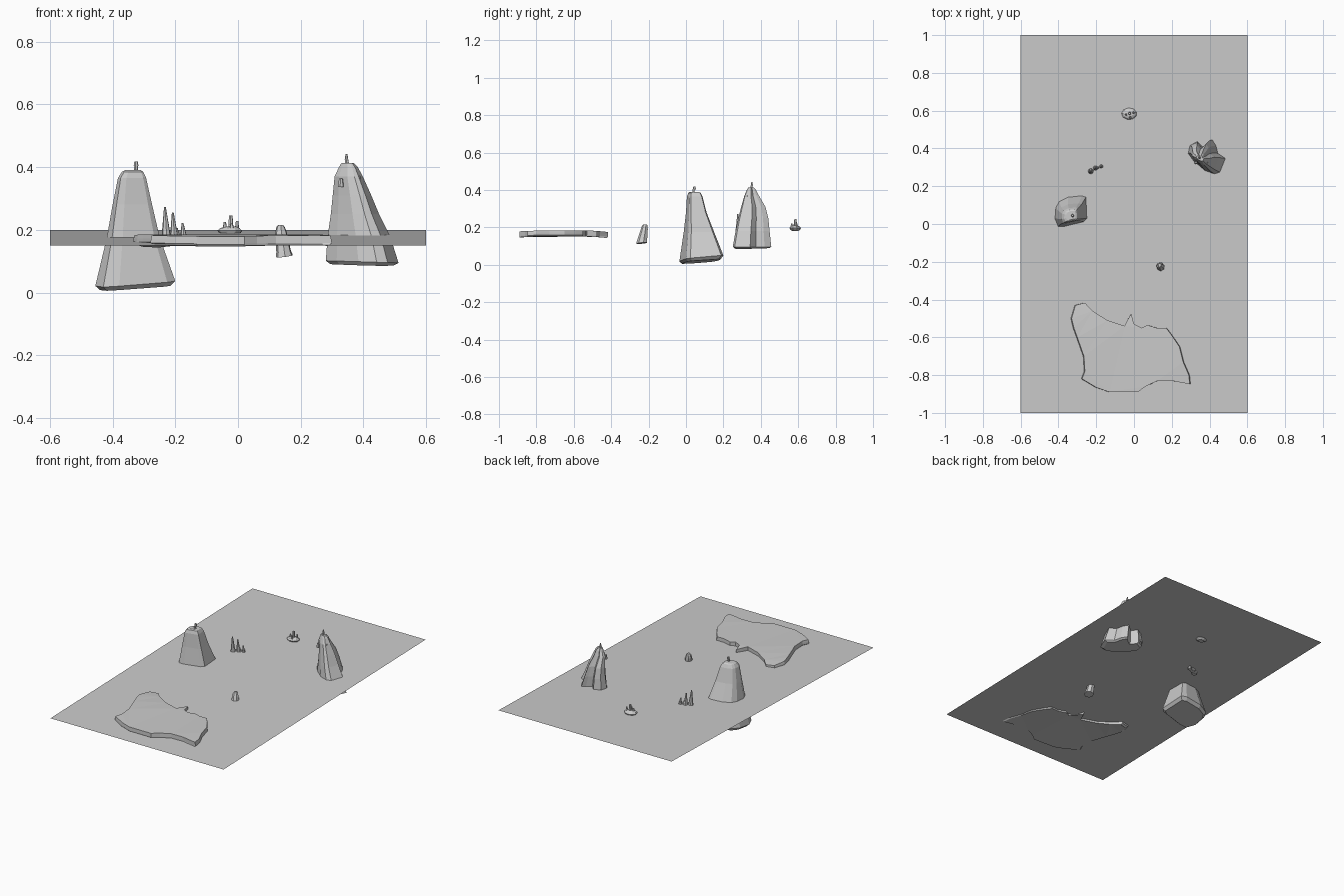
import bpy, bmesh, math


def finish(bm, name):
    bmesh.ops.recalc_face_normals(bm, faces=bm.faces)
    me = bpy.data.meshes.new(name)
    bm.to_mesh(me)
    bm.free()
    ob = bpy.data.objects.new(name, me)
    bpy.context.collection.objects.link(ob)
    return ob


def loft(name, outline, rings):
    """Stack scaled copies of an outline; ring = (x0, x1, y0, y1, z, tilt_x, tilt_y)."""
    bm = bmesh.new()
    loops = []
    for x0, x1, y0, y1, z, tx, ty in rings:
        cx, cy, hx, hy = (x0 + x1) / 2, (y0 + y1) / 2, (x1 - x0) / 2, (y1 - y0) / 2
        loops.append([bm.verts.new((cx + u * hx, cy + v * hy, z + tx * u * hx + ty * v * hy))
                      for u, v in outline])
    n = len(outline)
    for a, b in zip(loops, loops[1:]):
        for i in range(n):
            j = (i + 1) % n
            bm.faces.new((a[i], a[j], b[j], b[i]))
    bm.faces.new(loops[0][::-1])
    bm.faces.new(loops[-1])
    return finish(bm, name)


def ngon(n, turn=0.3):
    return [(math.cos(turn + i * math.tau / n), math.sin(turn + i * math.tau / n)) for i in range(n)]


def post(name, x, y, z0, z1, r0, r1, n=6, lean=(0, 0)):
    """Tapered post, from (x, y, z0) leaning to its tip at z1."""
    rings = []
    for t in (0, 0.45, 1):
        r = r0 + (r1 - r0) * t
        px, py = x + lean[0] * t, y + lean[1] * t
        rings.append((px - r, px + r, py - r, py + r, z0 + (z1 - z0) * t, 0, 0))
    return loft(name, ngon(n), rings)


# water sheet, slightly tilted
bm = bmesh.new()
bm.faces.new([bm.verts.new((x, y, 0.175 + 0.025 * y))
              for x, y in ((-0.6, -1), (0.6, -1), (0.6, 1), (-0.6, 1))])
finish(bm, "water_sheet")

# broad squarish sea stack with a lookout post
block = [(-1, -.5), (-.8, -1), (-.4, -1), (.8, -.7), (1, -.5), (.95, .9),
         (.7, 1), (-.2, .9), (-.75, .6), (-.95, .2)]
loft("square_stack", block, [
    (-.44, -.215, -.02, .185, .018, .06, .07),
    (-.455, -.2, -.035, .2, .034, .06, .09),
    (-.418, -.25, -.012, .15, .177, 0, 0),
    (-.40, -.274, .0, .11, .28, 0, 0),
    (-.383, -.293, .005, .088, .365, 0, 0),
    (-.37, -.302, .012, .078, .385, 0, 0),
    (-.36, -.31, .02, .07, .39, 0, 0)])
post("square_stack_post", -.325, .04, .38, .405, .007, .006)
post("square_stack_post_cap", -.325, .045, .403, .418, .008, .006)

# craggy sea stack with ridges
crag = [(-1, .2), (-.9, .65), (-.5, .9), (-.2, .55), (.1, .8), (.3, 1), (.5, .65), (.6, .2),
        (1, -.1), (.7, -.9), (.4, -1), (-.1, -.8), (-.7, -.25)]
loft("craggy_stack", crag, [
    (.295, .495, .265, .445, .088, -.02, .02),
    (.28, .512, .25, .456, .098, -.03, 0),
    (.286, .485, .265, .447, .18, 0, 0),
    (.296, .45, .28, .44, .25, 0, 0),
    (.302, .425, .295, .425, .31, 0, 0),
    (.308, .398, .312, .39, .37, 0, 0),
    (.322, .382, .325, .375, .4, 0, 0),
    (.33, .37, .333, .363, .413, 0, 0)])
post("craggy_stack_post", .347, .35, .405, .425, .007, .006)
post("craggy_stack_post_cap", .346, .352, .424, .442, .006, .003)
for i, (x, y, z) in enumerate(((.328, .325, .352), (.385, .325, .36))):
    post(f"craggy_stack_ledge_{i}", x, y, z - .015, z + .012, .01, .006)
post("craggy_stack_buttress", .308, .41, .12, .32, .024, .008, 6, (.015, -.015))

# flat island slab with a ragged shore
shore = [(-.33, -.5), (-.31, -.43), (-.26, -.417), (-.22, -.46), (-.14, -.51), (-.05, -.54),
         (-.035, -.51), (-.015, -.475), (0, -.53), (.04, -.55), (.07, -.535), (.12, -.55),
         (.17, -.55), (.2, -.59), (.24, -.65), (.26, -.73), (.29, -.8), (.295, -.848),
         (.2, -.83), (.12, -.832), (.06, -.86), (.02, -.89), (-.13, -.89), (-.2, -.865),
         (-.275, -.82), (-.26, -.78), (-.265, -.7), (-.3, -.6), (-.318, -.55)]


def top_z(y):
    return .185 - .35 * max(0, y + .58) ** 2 - .04 * max(0, -.75 - y)


bm = bmesh.new()
layers = []
for grow, drop in ((1, 0), (1.01, .012), (1.015, .024), (.97, .032)):
    layers.append([bm.verts.new((x * grow, -.68 + (y + .68) * (1 if x > 0 else min(grow, 1)),
                                 top_z(y) - drop)) for x, y in shore])
for a, b in zip(layers, layers[1:]):
    for i in range(len(shore)):
        j = (i + 1) % len(shore)
        bm.faces.new((a[i], a[j], b[j], b[i]))
caps = [bm.faces.new(layers[0]), bm.faces.new(layers[-1][::-1])]
bmesh.ops.triangulate(bm, faces=caps)
finish(bm, "flat_island")

# lone stubby rock
loft("stubby_rock", ngon(7), [
    (.12, .176, -.266, -.206, .116, .12, .1),
    (.122, .17, -.262, -.206, .13, .1, 0),
    (.118, .157, -.242, -.203, .19, 0, 0),
    (.122, .15, -.235, -.204, .208, 0, 0),
    (.128, .144, -.228, -.208, .216, 0, 0)])

# row of thin spires
spires = [(-.228, .28, .272, .017), (-.203, .297, .255, .015), (-.172, .306, .222, .013),
          (-.19, .3, .205, .01)]
for i, (x, y, z, r) in enumerate(spires):
    post(f"spire_{i}", x, y, .165, z, r, .003, 7, (-.005, -.003))

# small islet with posts
loft("islet", ngon(9), [
    (-.045, -.005, .568, .6, .18, 0, 0),
    (-.06, .01, .556, .612, .19, 0, 0),
    (-.066, .015, .552, .615, .197, 0, 0),
    (-.058, .007, .558, .608, .205, 0, 0),
    (-.04, -.005, .57, .597, .21, 0, 0)])
post("islet_tower", -.023, .585, .2, .245, .009, .006)
for i, (x, y, z) in enumerate(((-.042, .58, .225), (-.003, .59, .228), (-.02, .565, .222))):
    post(f"islet_post_{i}", x, y, .198, z, .008, .004, 5)
